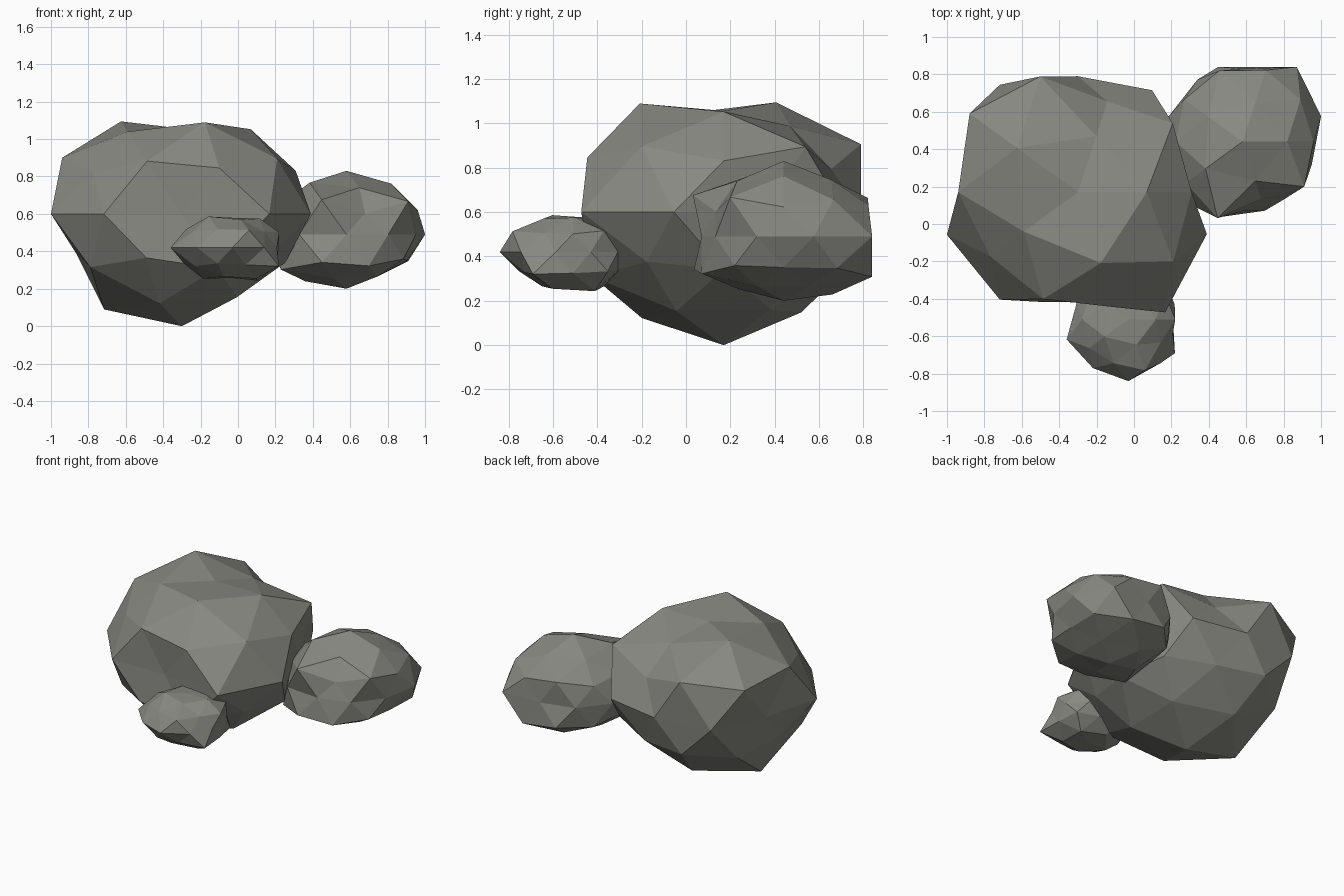
import bpy, bmesh, math
from mathutils import Vector

stone = bpy.data.materials.new("warm grey stone")
stone.diffuse_color = (0.25, 0.25, 0.225, 1)

# Rings of a 42-point icosphere, top to bottom: (height, first angle, angle step)
RINGS = [(1, 0, 0), (.8507, 0, 72), (.5257, 36, 72), (.4472, 0, 72), (0, 18, 36),
         (-.4472, 36, 72), (-.5257, 0, 72), (-.8507, 36, 72), (-1, 0, 0)]


def rock(name, centre, squash, radii):
    """Faceted boulder: an icosphere pushed in and out ring by ring, then flattened."""
    bumps = []
    for (z, start, step), ring in zip(RINGS, radii):
        h = math.sqrt(max(0, 1 - z * z))
        for i, r in enumerate(ring):
            a = math.radians(start + i * step)
            bumps.append((Vector((h * math.cos(a), h * math.sin(a), z)), r))
    bm = bmesh.new()
    bmesh.ops.create_icosphere(bm, subdivisions=2, radius=1)
    for v in bm.verts:
        d = v.co.normalized()
        r = max(bumps, key=lambda b: b[0].dot(d))[1]
        v.co = Vector((d.x * r, d.y * r, d.z * r * squash))
    mesh = bpy.data.meshes.new(name)
    bm.to_mesh(mesh)
    bm.free()
    mesh.materials.append(stone)
    ob = bpy.data.objects.new(name, mesh)
    ob.location = centre
    bpy.context.collection.objects.link(ob)


# Main boulder
rock("large_rock", (-.30, .17, .60), .76, [
    [.60],
    [.70, .60, .765, .68, .757],
    [.737, .765, .752, .706, .74],
    [.68, .57, .80, .65, .723],
    [.57, .674, .62, .71, .62, .736, .71, .57, .794, .725],
    [.65, .68, .63, .69, .66],
    [.65, .62, .68, .712, .73],
    [.68, .70, .79, .739, .69],
    [.79]])

# Boulder on the right
rock("medium_rock", (.58, .44, .49), .70, [
    [.486],
    [.456, .43, .43, .465, .42],
    [.45, .47, .42, .505, .48],
    [.425, .45, .43, .42, .36],
    [.442, .494, .39, .41, .42, .42, .43, .37, .38, .39],
    [.456, .47, .414, .475, .42],
    [.38, .494, .44, .51, .456],
    [.38, .44, .42, .40, .38],
    [.414]])

# Small stone in front
rock("small_rock", (-.03, -.51, .42), .65, [
    [.245],
    [.28, .27, .27, .30, .27],
    [.28, .27, .29, .29, .25],
    [.28, .26, .28, .29, .32],
    [.26, .25, .22, .26, .29, .347, .322, .33, .29, .25],
    [.30, .26, .29, .29, .344],
    [.28, .25, .28, .29, .27],
    [.32, .28, .30, .28, .30],
    [.25]])
